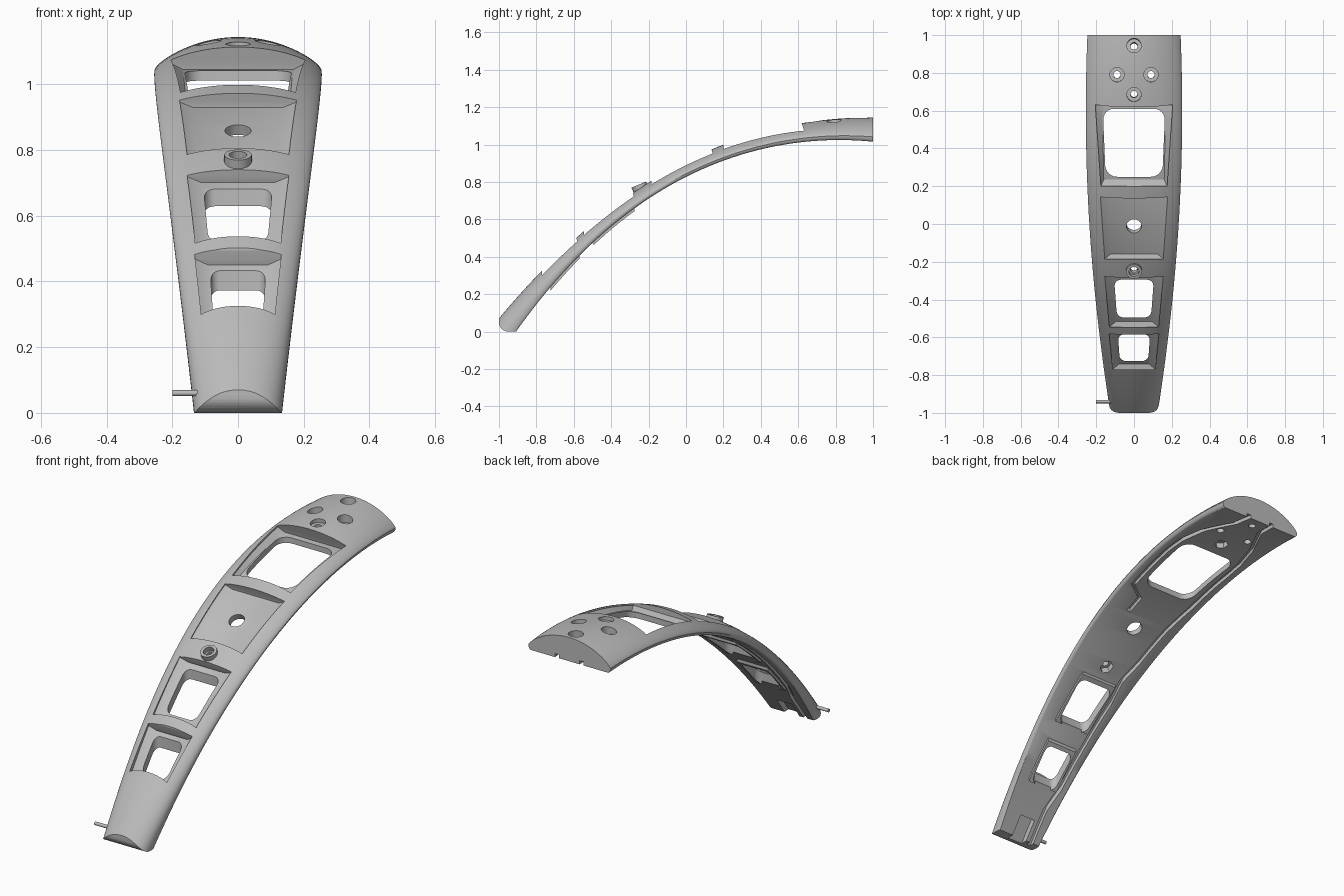
import bpy, bmesh, math
from mathutils import Vector, Matrix

cube = bpy.data.objects.get("Cube")
if cube:
    bpy.data.objects.remove(cube)

grey = bpy.data.materials.new("matte grey")
grey.use_nodes = True
grey.diffuse_color = (0.5, 0.5, 0.5, 1)
grey.node_tree.nodes["Principled BSDF"].inputs["Base Color"].default_value = (0.5, 0.5, 0.5, 1)


# Arched base line, arm width and crown height
def base(t):
    d = t - 0.82
    slope = -(0.558 * d + 0.0852 * d ** 3)
    return 1.024 - 0.279 * d * d - 0.0213 * d ** 4, Vector((0, -slope, 1)).normalized()


def half_width(t):
    return 0.255 - 0.0525 * (0.6 - t) ** 2


def crown(t):
    return 0.072 + (0.037 if t > -0.25 else 0.1) * (t + 0.25) ** 2


def on_arch(x, t, h):
    z, n = base(t)
    return Vector((x, t + n.y * h, z + n.z * h))


def place(x, y, h):
    """Point at plan position x, y lying h above the arched underside."""
    t = y
    for _ in range(12):
        t = y - base(t)[1].y * h
    return on_arch(x, t, h)


def lerp(a, b, u):
    return a + (b - a) * u


def finish(name, bm):
    bmesh.ops.recalc_face_normals(bm, faces=bm.faces)
    mesh = bpy.data.meshes.new(name)
    bm.to_mesh(mesh)
    bm.free()
    mesh.materials.append(grey)
    obj = bpy.data.objects.new(name, mesh)
    bpy.context.scene.collection.objects.link(obj)
    return obj


def loft(name, rings):
    """Skin mirrored rings: left side top to bottom, then right side bottom to top."""
    bm = bmesh.new()
    rows = [[bm.verts.new(p) for p in ring] for ring in rings]
    n = len(rows[0])
    for a, b in zip(rows, rows[1:]):
        for j in range(n):
            k = (j + 1) % n
            bm.faces.new((a[j], a[k], b[k], b[j]))
    for row in (rows[0], rows[-1]):
        for j in range(n // 2 - 1):
            bm.faces.new((row[j], row[j + 1], row[n - 2 - j], row[n - 1 - j]))
    return finish(name, bm)


def cylinder(name, y, x, r, low, high, sides=32, lean=1):
    """Round or hexagonal pin through the crown; low and high count from the crown."""
    n = base(y)[1]
    n = Vector((0, n.y * lean, n.z)).normalized()
    bm = bmesh.new()
    bmesh.ops.create_cone(bm, cap_ends=True, segments=sides, radius1=r, radius2=r, depth=high - low)
    turn = Vector((0, 0, 1)).rotation_difference(n).to_matrix().to_4x4()
    bm.transform(Matrix.Translation(place(x, y, crown(y)) + n * (low + high) / 2) @ turn)
    return finish(name, bm)


def window(name, y0, y1, w0, w1, r):
    """Upright prism with rounded corners and tapered sides."""
    bm = bmesh.new()
    bmesh.ops.create_cube(bm, size=1)
    for v in bm.verts:
        v.co = ((w0 if v.co.y < 0 else w1) * math.copysign(1, v.co.x),
                y0 if v.co.y < 0 else y1, 0.6 + v.co.z * 2)
    upright = [e for e in bm.edges if abs(e.verts[0].co.z - e.verts[1].co.z) > 1]
    bmesh.ops.bevel(bm, geom=upright, offset=r, segments=6, profile=0.5, affect='EDGES')
    return finish(name, bm)


def recess(name, outer, inner, floor):
    """Tray with sloping sides that follows the arch; its upper end leans over."""
    y0, y1, w0, w1 = outer
    layers = (((y0, y1 - 0.05, w0, w1), 0.2), (outer, 0.05), (inner, floor))
    rings = []
    for i in range(13):
        u = i / 12
        side = [(lerp(c, d, u), lerp(a, b, u), h) for (a, b, c, d), h in layers]
        rings.append([place(-w, y, h) for w, y, h in side]
                     + [place(w, y, h) for w, y, h in reversed(side)])
    return loft(name, rings)


def strip(name, path, top, w=0.012, low=-0.03):
    """Bar of rectangular section along plan points on the underside."""
    rings = []
    for (xa, ya), (xb, yb) in zip(path, path[1:]):
        for i in range(7):
            x, y = lerp(xa, xb, i / 7), lerp(ya, yb, i / 7)
            rings.append([place(x + s * w, y, h) for s, h in
                          ((-1, top), (-1, low), (1, low), (1, top))])
    return loft(name, rings)


def boolean(obj, tool, mode):
    mod = obj.modifiers.new("shape", 'BOOLEAN')
    mod.operation, mod.object, mod.solver = mode, tool, 'EXACT'
    bpy.context.view_layer.objects.active = obj
    bpy.ops.object.modifier_apply(modifier=mod.name)
    bpy.data.objects.remove(tool)


# Domed arm, boxier towards the foot, with rolled-under rims
rings = []
for i in range(57):
    t = lerp(-0.99, 1.04, i / 56)
    w, h = half_width(t), crown(t)
    edge = 0.2 * h
    power = 1.1 + 0.38 * t + 0.1 * t * t
    side = [(w * math.sin(a), edge + (h - edge) * max(math.cos(a), 0) ** power)
            for a in [lerp(0.03, math.pi / 2, j / 16) for j in range(17)]]
    side += [(w * 0.99, edge * 0.5), (w * 0.97, edge * 0.15), (w * 0.945, 0)]
    rings.append([on_arch(-x, t, z) for x, z in side]
                 + [on_arch(x, t, z) for x, z in reversed(side)])
arm = loft("curved_arm", rings)

# Trim to a flat back end and a rounded foot
bm = bmesh.new()
bmesh.ops.create_cube(bm, size=2)
bm.transform(Matrix.Translation((0, 0, 1)))
toe = [e for e in bm.edges if all(v.co.y < 0 and v.co.z < 0.5 for v in e.verts)]
bmesh.ops.bevel(bm, geom=toe, offset=0.05, segments=8, profile=0.5, affect='EDGES')
boolean(arm, finish("trim_block", bm), 'INTERSECT')

# Raised collar around the lower bolt, and thick rims under the small openings
boolean(arm, cylinder("collar", -0.245, 0, 0.042, -0.04, 0.02, lean=0.6), 'UNION')
for low, high, w in ((-0.53, -0.275, 0.108), (-0.75, -0.57, 0.092)):
    boolean(arm, strip("rim_pad", [(0, high), (0, low)], 0.015, w, -0.012), 'UNION')

# Sloping trays, then the openings through three of them
trays = [((0.2, 0.635, 0.175, 0.205), (0.235, 0.64, 0.16, 0.168), 0.03),
         ((-0.185, 0.145, 0.155, 0.178), (-0.16, 0.148, 0.125, 0.138), 0.034),
         ((-0.545, -0.277, 0.13, 0.155), (-0.515, -0.268, 0.095, 0.11), 0.03),
         ((-0.77, -0.577, 0.112, 0.132), (-0.74, -0.568, 0.08, 0.09), 0.03)]
for tray in trays:
    boolean(arm, recess("tray", *tray), 'DIFFERENCE')
for opening in ((0.25, 0.61, 0.15, 0.165, 0.06),
                (-0.495, -0.295, 0.09, 0.105, 0.035),
                (-0.725, -0.585, 0.075, 0.085, 0.03)):
    boolean(arm, window("opening", *opening), 'DIFFERENCE')

# Bolt holes, counterbores and hexagonal nut pockets
for x, y in ((0, 0.945), (-0.09, 0.79), (0.09, 0.79)):
    boolean(arm, cylinder("counterbore", y, x, 0.038, -0.045, 0.2), 'DIFFERENCE')
    boolean(arm, cylinder("bolt_hole", y, x, 0.019, -0.2, 0.2), 'DIFFERENCE')
for y, r, depth, lean in ((-0.245, 0.027, 0.006, 0.6), (0.685, 0.038, 0.02, 1)):
    boolean(arm, cylinder("counterbore", y, 0, r, -depth, 0.2, lean=lean), 'DIFFERENCE')
    boolean(arm, cylinder("bolt_hole", y, 0, 0.018, -0.2, 0.2, lean=lean), 'DIFFERENCE')
    boolean(arm, cylinder("nut_pocket", y, 0, 0.036, -0.2, 0.03 - crown(y), 6, lean), 'DIFFERENCE')
boolean(arm, cylinder("panel_hole", -0.03, 0, 0.04, -0.2, 0.2), 'DIFFERENCE')

# Cable channels under the arm and the pocket in the foot
right_path = [(-0.07, 1.05), (-0.08, 0.9), (-0.16, 0.74), (-0.195, 0.6), (-0.2, 0.5),
              (-0.19, 0.22), (-0.165, 0.05), (-0.15, -0.15), (-0.125, -0.25), (-0.138, -0.36),
              (-0.125, -0.55), (-0.11, -0.72), (-0.08, -0.8), (-0.08, -1.02)]
left_path = [(-x, y) for x, y in right_path[:6]] + [(0.1, 0.165), (0.1, 0.06)]
boolean(arm, strip("right_channel", right_path, 0.02), 'DIFFERENCE')
boolean(arm, strip("left_channel", left_path, 0.019), 'DIFFERENCE')
boolean(arm, strip("foot_pocket", [(0, -1.04), (0, -0.86), (0, -0.84)], 0.03, 0.045), 'DIFFERENCE')

# Thin pin at the foot
bm = bmesh.new()
bmesh.ops.create_cone(bm, cap_ends=True, segments=16, radius1=0.009, radius2=0.009, depth=0.1)
bm.transform(Matrix.Translation((-0.15, -0.94, 0.06)) @ Matrix.Rotation(math.pi / 2, 4, 'Y'))
pin = finish("side_pin", bm)

for obj in (arm, pin):
    bpy.ops.object.select_all(action='DESELECT')
    obj.select_set(True)
    bpy.context.view_layer.objects.active = obj
    bpy.ops.object.shade_smooth_by_angle(angle=math.radians(30))
